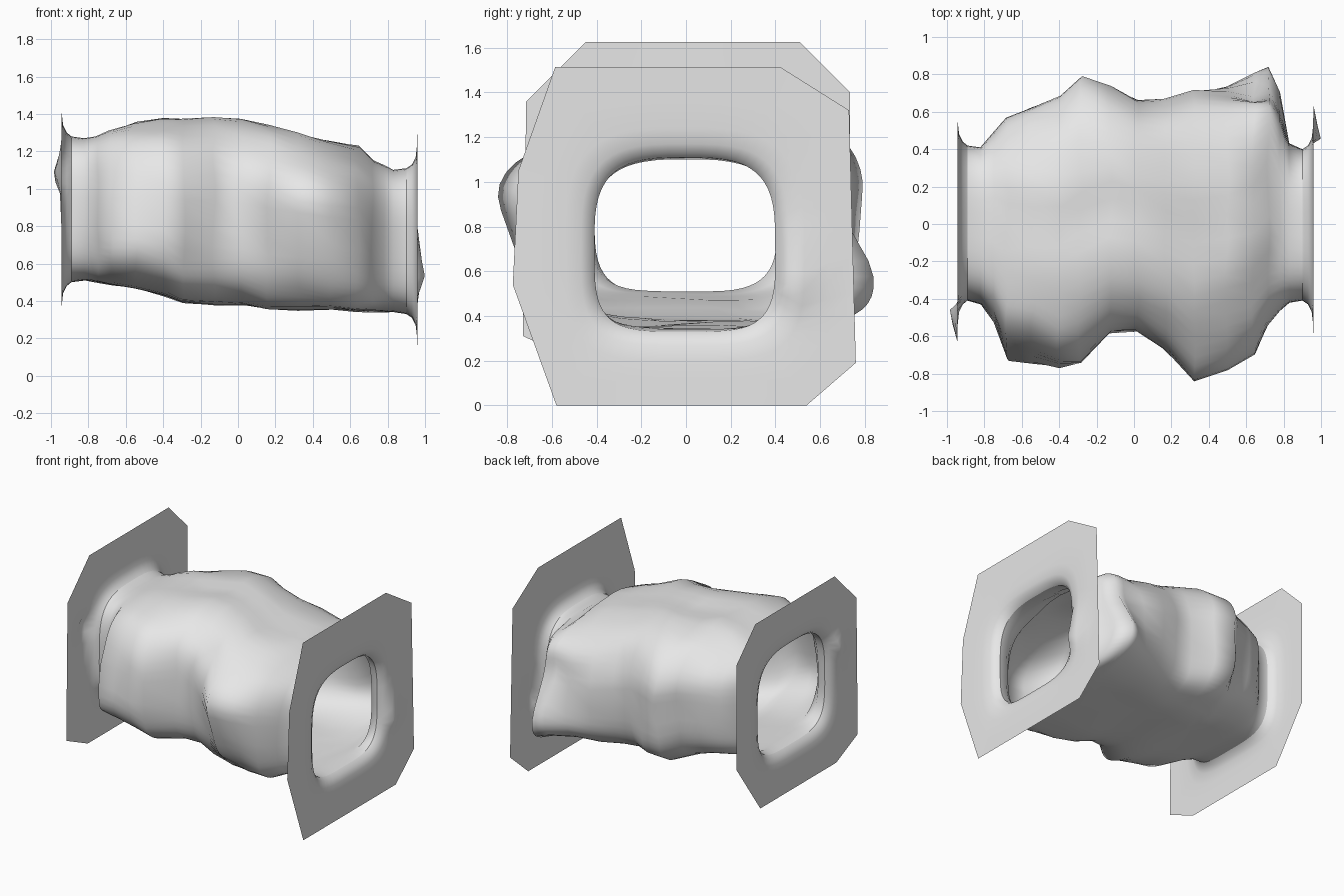
import bpy, bmesh, math
from mathutils import Vector, noise

cube = bpy.data.objects.get("Cube")
if cube:
    bpy.data.objects.remove(cube)

# Plain grey stone
stone = bpy.data.materials.new("grey_stone")
stone.use_nodes = True
stone.diffuse_color = (0.8, 0.8, 0.8, 1)
stone.node_tree.nodes["Principled BSDF"].inputs["Base Color"].default_value = (0.8, 0.8, 0.8, 1)

SIDES = 56
ANGLES = [2 * math.pi * (i + 0.5) / SIDES for i in range(SIDES)]

# Tunnel stations: x, front y, back y, floor z, roof z
STATIONS = [
    (-.89, -.41, .42, .5, 1.28),
    (-.82, -.43, .41, .51, 1.27),
    (-.75, -.52, .49, .5, 1.28),
    (-.68, -.71, .57, .49, 1.31),
    (-.55, -.73, .62, .47, 1.36),
    (-.4, -.76, .66, .43, 1.39),
    (-.29, -.74, .77, .39, 1.39),
    (-.13, -.59, .73, .38, 1.42),
    (.02, -.58, .66, .38, 1.39),
    (.16, -.66, .67, .36, 1.34),
    (.32, -.81, .72, .36, 1.29),
    (.5, -.77, .74, .35, 1.25),
    (.64, -.7, .77, .34, 1.22),
    (.72, -.54, .82, .34, 1.14),
    (.78, -.46, .66, .34, 1.12),
    (.83, -.42, .43, .34, 1.1),
    (.9, -.41, .4, .33, 1.11),
]

# Broad swells and hollows: centre, push direction, radius
BUMPS = [
    ((.36, -.7, .52), (0, .13, 0), .2),
    ((.32, -.8, 1), (0, -.05, 0), .17),
    ((-.6, -.7, .65), (0, -.03, 0), .2),
    ((-.6, -.6, 1.1), (0, .06, 0), .2),
    ((-.12, .1, 1.4), (0, 0, -.05), .2),
    ((.3, -.3, 1.25), (0, 0, .03), .18),
    ((.72, .8, .9), (0, -.12, 0), .2),
    ((.7, .7, .55), (0, .08, 0), .15),
    ((-.3, .6, 1.15), (0, .05, 0), .2),
]

# Octagonal end plates as (y, z) corners
PLATE_RIGHT = [(-.45, 1.625), (.51, 1.625), (.735, 1.4), (.735, .59),
               (.45, .19), (-.47, .19), (-.73, .31), (-.715, 1.36)]
PLATE_LEFT = [(-.585, 1.515), (.42, 1.515), (.73, 1.32), (.76, .19),
              (.54, 0), (-.58, 0), (-.775, .54), (-.75, 1.05)]


def signed_pow(v, p):
    return math.copysign(abs(v) ** p, v)


def section(x, front, back, low, high, grow=0):
    """Rounded cave section with a flat floor and an arched roof."""
    cy, cz = (front + back) / 2, (low + high) / 2
    wy, wz = (back - front) / 2 + grow, (high - low) / 2 + grow
    neck = min(1, max(0, (abs(x) - .6) / .2))
    pts = []
    for a in ANGLES:
        c, s = math.cos(a), math.sin(a)
        p = 2 / (4 if s < 0 else 2.4 + .8 * neck)
        pts.append(Vector((x, cy + wy * signed_pow(c, p), cz + wz * signed_pow(s, p))))
    return pts


def roughen(p):
    """Add the large bumps and a little rocky noise, fading at the ends."""
    q = p.copy()
    for centre, push, radius in BUMPS:
        d = (p - Vector(centre)).length / radius
        q += Vector(push) * math.exp(-d * d)
    fade = min(1, max(0, (.85 - abs(p.x)) * 5))
    return q + noise.noise_vector(p * 4) * .025 * fade


def plate_ring(x, corners, cy, cz):
    """Cast rays to the plate outline, then snap one vertex to each corner."""
    pts = []
    for a in ANGLES:
        c, s = math.cos(a), math.sin(a)
        best = 9
        for (y1, z1), (y2, z2) in zip(corners, corners[1:] + corners[:1]):
            ey, ez = y2 - y1, z2 - z1
            det = c * ez - s * ey
            if abs(det) < 1e-6:
                continue
            t = ((y1 - cy) * ez - (z1 - cz) * ey) / det
            u = ((y1 - cy) * s - (z1 - cz) * c) / det
            if t > 0 and -1e-6 <= u <= 1 + 1e-6:
                best = min(best, t)
        pts.append(Vector((x, cy + best * c, cz + best * s)))
    for y, z in corners:
        corner = Vector((x, y, z))
        i = min(range(SIDES), key=lambda k: (pts[k] - corner).length)
        pts[i] = corner
    return pts


def make_object(name, rings):
    """Loft a sheet through a list of rings."""
    bm = bmesh.new()
    loops = [[bm.verts.new(p) for p in ring] for ring in rings]
    for a, b in zip(loops, loops[1:]):
        for i in range(SIDES):
            j = (i + 1) % SIDES
            bm.faces.new((a[i], a[j], b[j], b[i]))
    bmesh.ops.recalc_face_normals(bm, faces=bm.faces)
    mesh = bpy.data.meshes.new(name)
    bm.to_mesh(mesh)
    bm.free()
    mesh.materials.append(stone)
    mesh.shade_smooth()
    obj = bpy.data.objects.new(name, mesh)
    bpy.context.collection.objects.link(obj)
    return obj


# Rocky tunnel wall
make_object("tunnel_wall", [[roughen(p) for p in section(*s)] for s in STATIONS])


def end_plate(name, station, plane, corners, nub):
    """Flared mouth that turns out into a flat plate, with one small rim nub."""
    x, front, back, low, high = station
    side = math.copysign(1, plane)
    rings = [[roughen(p) for p in section(*station)]]
    for inset, grow in ((.03, .02), (.01, .06), (.002, .13)):
        rings.append(section(plane - side * inset, front, back, low, high, grow))
    outer = plate_ring(plane, corners, (front + back) / 2, (low + high) / 2)
    # keep the flare inside the plate outline
    rings.append([a.lerp(b, .5) for a, b in zip(rings[-1], outer)])
    rings.append(outer)
    for ring in rings[2:4]:
        for p in ring:
            d = math.hypot(p.y - nub[0], p.z - nub[1]) / .1
            p.x += side * .05 * math.exp(-d * d)
    make_object(name, rings)


end_plate("right_end_plate", STATIONS[0], -.945, PLATE_RIGHT, (-.46, 1.08))
end_plate("left_end_plate", STATIONS[-1], .96, PLATE_LEFT, (.45, .55))
